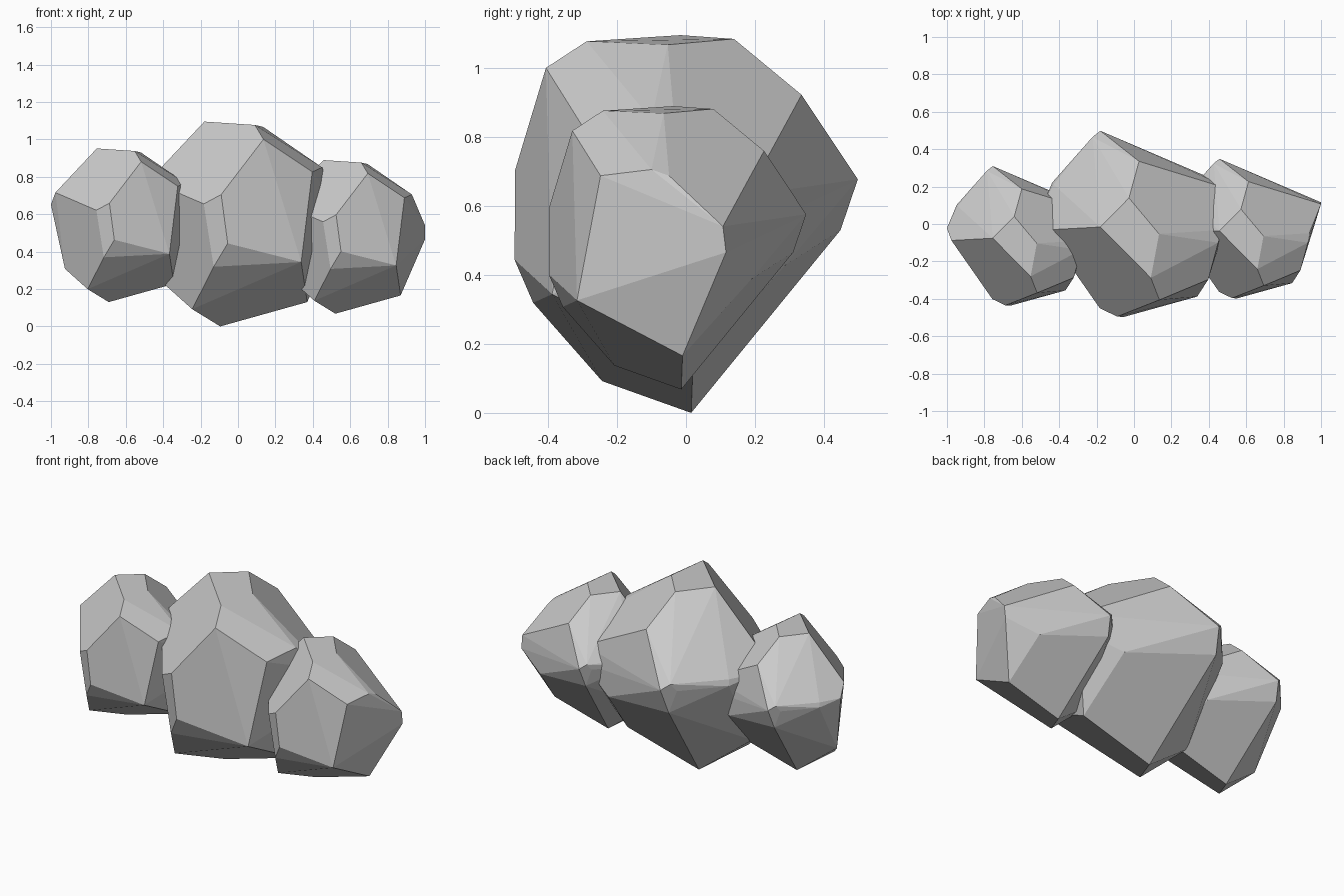
import bpy, bmesh, math
from mathutils import Vector

# Corner points of one faceted boulder (large size)
CORNERS = [
    # top facet
    (-.18, -.016, 1.095), (-.027, .139, 1.084), (.134, -.053, 1.067), (.09, -.288, 1.077),
    # front
    (.136, -.406, 1.0), (-.09, -.495, .705), (-.183, -.45, .655),
    (-.055, -.497, .444), (-.13, -.443, .319), (.338, -.388, .344),
    # right side
    (.397, -.297, .826), (.45, -.1, .85), (.46, -.032, .826),
    (.544, .176, .63), (.544, .188, .53),
    # left side
    (-.475, -.032, .781), (-.507, .056, .695), (-.43, .212, .70), (-.437, .222, .665),
    (-.407, -.04, .237),
    # back
    (.027, .335, .922), (-.222, .465, .71), (-.18, .498, .677), (-.245, .435, .665),
    (-.2, .448, .53), (.31, .288, .428),
    # underside
    (-.245, -.243, .092), (-.095, .015, 0), (.37, .02, .13),
]


def boulder(name, scale, offset):
    bm = bmesh.new()
    for c in CORNERS:
        bm.verts.new(Vector(c) * scale + Vector(offset))
    hull = bmesh.ops.convex_hull(bm, input=bm.verts[:])
    loose = [v for v in bm.verts if not v.link_faces]
    bmesh.ops.delete(bm, geom=loose, context='VERTS')
    # merge nearly coplanar triangles into broad facets
    bmesh.ops.dissolve_limit(bm, angle_limit=math.radians(5),
                             verts=bm.verts[:], edges=bm.edges[:])
    bmesh.ops.recalc_face_normals(bm, faces=bm.faces[:])
    mesh = bpy.data.meshes.new(name)
    bm.to_mesh(mesh)
    bm.free()
    obj = bpy.data.objects.new(name, mesh)
    bpy.context.collection.objects.link(obj)
    return obj


# One large rock flanked by two smaller copies
boulder("rock_center", 1.0, (0, 0, 0))
boulder("rock_left", .75, (-.62, -.064, .13))
boulder("rock_right", .75, (.592, -.025, .068))
